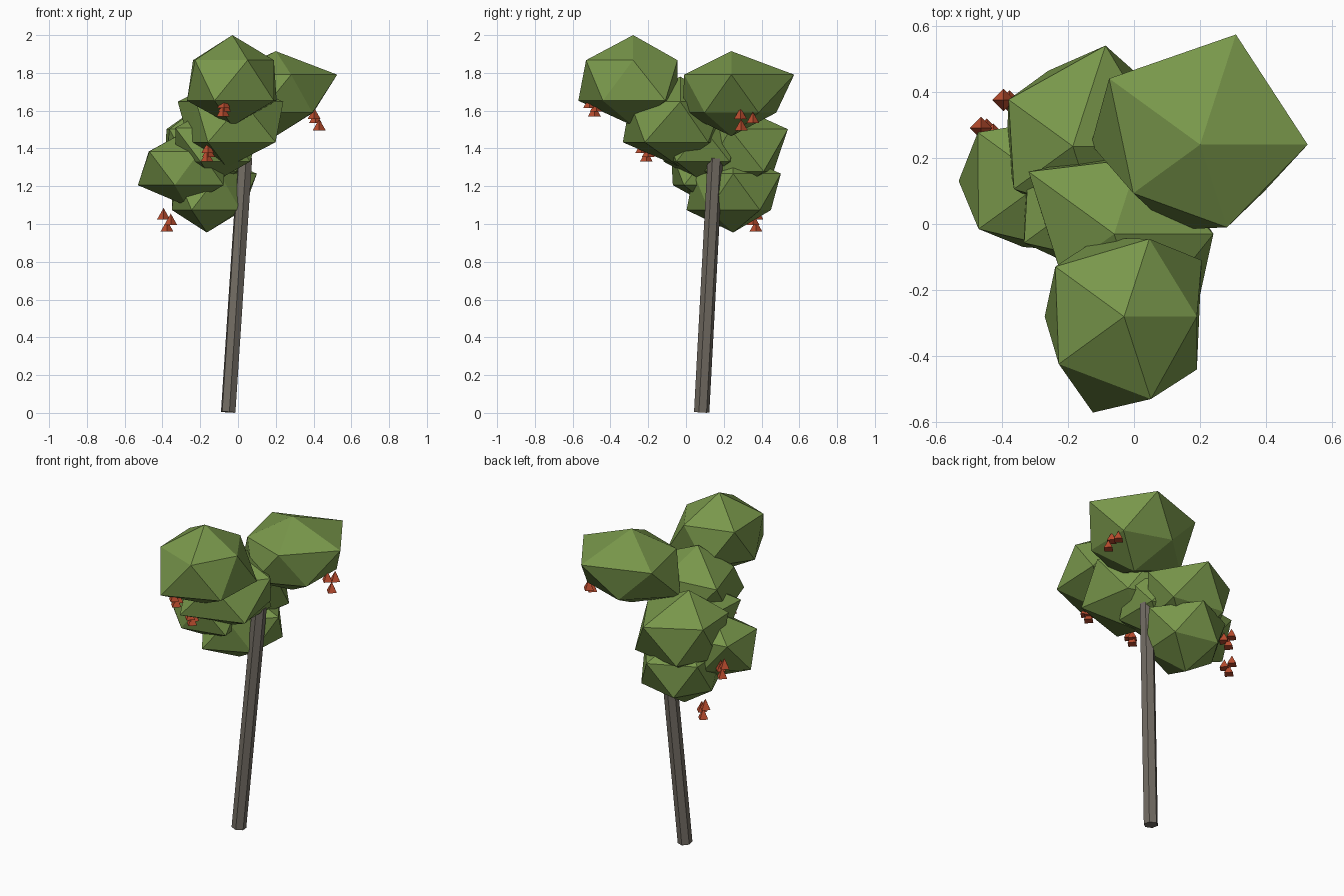
import bpy
import bmesh
import math
from mathutils import Vector, Matrix

default_cube = bpy.data.objects.get("Cube")
if default_cube:
    bpy.data.objects.remove(default_cube, do_unlink=True)


def make_material(name, rgb):
    mat = bpy.data.materials.new(name)
    mat.use_nodes = True
    colour = (*rgb, 1.0)
    mat.diffuse_color = colour
    shader = mat.node_tree.nodes["Principled BSDF"]
    shader.inputs["Base Color"].default_value = colour
    shader.inputs["Roughness"].default_value = 0.9
    return mat


leaf_green = make_material("leaf green", (0.19, 0.31, 0.07))
bark_grey = make_material("bark grey brown", (0.17, 0.15, 0.125))
fruit_red = make_material("fruit red", (0.5, 0.075, 0.028))


def finish(bm, name, mat):
    bmesh.ops.recalc_face_normals(bm, faces=bm.faces)
    mesh = bpy.data.meshes.new(name)
    bm.to_mesh(mesh)
    bm.free()
    mesh.materials.append(mat)
    obj = bpy.data.objects.new(name, mesh)
    bpy.context.collection.objects.link(obj)
    return obj


def leaf_clump(name, centre, half_height, upper, lower):
    """Faceted ball whose two rings of five corners get their own radii."""
    bm = bmesh.new()
    bmesh.ops.create_icosphere(bm, subdivisions=1, radius=1.0)
    for v in bm.verts:
        x, y, z = v.co
        if abs(z) < 0.9:
            angle = math.atan2(y, x)
            step = math.radians(72)
            ring, shift = (upper, 0) if z > 0 else (lower, step / 2)
            radius = ring[round((angle - shift) / step) % 5]
            x, y = radius * math.cos(angle), radius * math.sin(angle)
        v.co = Vector(centre) + Vector((x, y, z * half_height))
    return finish(bm, name, leaf_green)


def fruit_cluster(name, offsets, centre):
    """Little four-sided pyramids hanging together."""
    bm = bmesh.new()
    for offset in offsets:
        place = Matrix.Translation(Vector(centre) + Vector(offset))
        bmesh.ops.create_cone(bm, cap_ends=True, segments=4, radius1=0.034,
                              radius2=0.0, depth=0.06, matrix=place)
    return finish(bm, name, fruit_red)


# Leaning six-sided trunk
foot = Vector((-0.052, 0.083, 0.004))
tip = Vector((0.037, 0.155, 1.35))
lean = (tip - foot).to_track_quat("Z", "Y").to_matrix().to_4x4()
bm = bmesh.new()
bmesh.ops.create_cone(bm, cap_ends=True, segments=6, radius1=0.041, radius2=0.041,
                      depth=(tip - foot).length,
                      matrix=Matrix.Translation((foot + tip) / 2) @ lean)
finish(bm, "trunk", bark_grey)

# Leaf clumps: centre, half height, upper ring radii, lower ring radii
leaf_clump("front_top_clump", (-0.03, -0.28, 1.76), 0.24,
           (0.22, 0.247, 0.257, 0.244, 0.262), (0.29, 0.25, 0.24, 0.305, 0.272))
leaf_clump("back_top_clump", (0.2, 0.24, 1.69), 0.225,
           (0.325, 0.35, 0.34, 0.25, 0.263), (0.245, 0.25, 0.33, 0.27, 0.24))
leaf_clump("middle_clump", (-0.06, -0.03, 1.54), 0.24,
           (0.3, 0.24, 0.32, 0.2, 0.28), (0.25, 0.24, 0.2, 0.32, 0.32))
leaf_clump("back_clump", (-0.185, 0.235, 1.39), 0.25,
           (0.28, 0.32, 0.24, 0.22, 0.22), (0.3, 0.24, 0.2, 0.2, 0.22))
leaf_clump("lower_clump", (-0.165, 0.25, 1.17), 0.215,
           (0.265, 0.265, 0.22, 0.2, 0.22), (0.24, 0.21, 0.185, 0.26, 0.22))
leaf_clump("side_clump", (-0.27, 0.13, 1.295), 0.2,
           (0.2, 0.2, 0.25, 0.247, 0.22), (0.2, 0.18, 0.26, 0.21, 0.24))
leaf_clump("inner_clump", (-0.13, 0.09, 1.42), 0.2,
           (0.25, 0.2, 0.23, 0.25, 0.22), (0.24, 0.2, 0.2, 0.22, 0.24))

# Fruit clusters hanging under the leaves
trio = [(-0.018, 0.01, 0.04), (0.02, -0.01, 0.01), (0, 0.005, -0.025)]
turned = [(-0.012, -0.03, 0.03), (-0.005, 0.036, 0.008), (0.015, -0.026, -0.03)]
upright = [(0, -0.025, 0.025), (0.004, 0.01, 0.005), (-0.004, 0, -0.02)]
fruit_cluster("front_fruit", upright, (-0.075, -0.485, 1.62))
fruit_cluster("middle_fruit", upright, (-0.16, -0.21, 1.38))
fruit_cluster("low_fruit", trio, (-0.376, 0.365, 1.015))
fruit_cluster("back_fruit", turned, (0.415, 0.318, 1.556))
fruit_cluster("side_fruit", trio, (-0.445, 0.28, 1.25))
